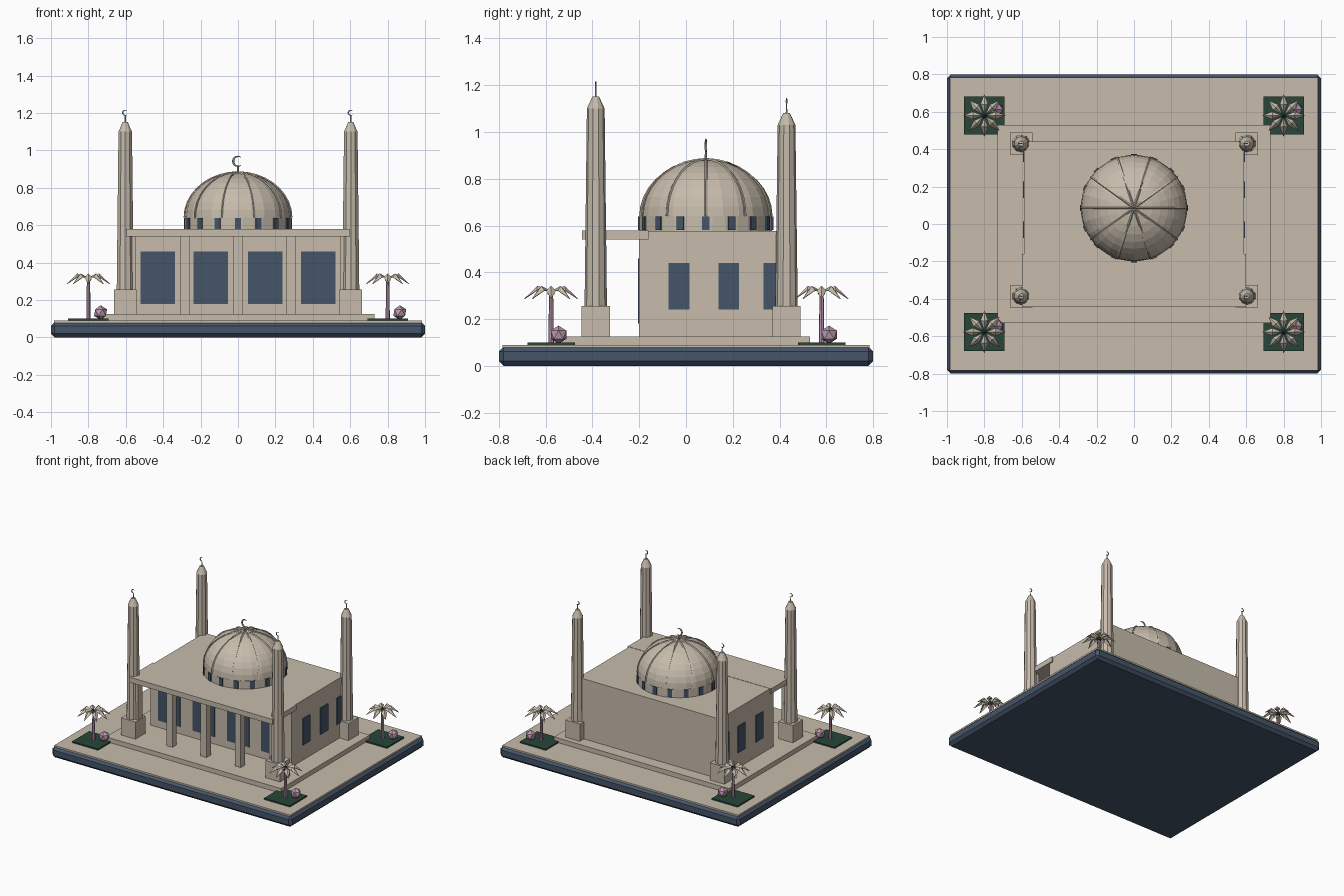
import bpy, bmesh, math
from mathutils import Matrix, Vector

if "Cube" in bpy.data.objects:
    bpy.data.objects.remove(bpy.data.objects["Cube"])


def mat(name, rgb):
    m = bpy.data.materials.new(name)
    m.diffuse_color = (*rgb, 1)
    m.use_nodes = True
    m.node_tree.nodes["Principled BSDF"].inputs["Base Color"].default_value = m.diffuse_color
    return m


STONE = mat("warm stone", (0.57, 0.50, 0.41))
BLUE = mat("slate blue", (0.06, 0.09, 0.14))
GREEN = mat("dark green", (0.02, 0.06, 0.038))
PINK = mat("dusty pink", (0.50, 0.31, 0.42))


def finish(name, bm, m):
    bmesh.ops.recalc_face_normals(bm, faces=bm.faces)
    me = bpy.data.meshes.new(name)
    bm.to_mesh(me)
    bm.free()
    me.materials.append(m)
    ob = bpy.data.objects.new(name, me)
    bpy.context.collection.objects.link(ob)
    return ob


def box(name, x, y, z, m, bevel=0, turn=None):
    """Box from (min, max) ranges, optional bevel and transform."""
    bm = bmesh.new()
    bmesh.ops.create_cube(bm, size=1)
    for v in bm.verts:
        v.co = [(r[0] + r[1]) / 2 + c * (r[1] - r[0]) for c, r in zip(v.co, (x, y, z))]
    if bevel:
        bmesh.ops.bevel(bm, geom=bm.edges[:], offset=bevel, segments=1, affect='EDGES')
    if turn:
        bm.transform(turn)
    return finish(name, bm, m)


def lathe(name, profile, sides, centre, m, phase=0):
    """Faceted solid of revolution from (radius, z) points."""
    bm = bmesh.new()
    rings = []
    for r, z in profile:
        if r == 0:
            rings.append([bm.verts.new((centre[0], centre[1], z))] * sides)
            continue
        rings.append([bm.verts.new((centre[0] + r * math.cos(2 * math.pi * (i + phase) / sides),
                                    centre[1] + r * math.sin(2 * math.pi * (i + phase) / sides), z))
                      for i in range(sides)])
    for a, b in zip(rings, rings[1:]):
        for i in range(sides):
            j = (i + 1) % sides
            bm.faces.new(list(dict.fromkeys((a[i], a[j], b[j], b[i]))))
    for ring, r in ((rings[0], profile[0][0]), (rings[-1], profile[-1][0])):
        if r:
            bm.faces.new(ring)
    return finish(name, bm, m)


def tube(name, pts, radii, m, sides=6):
    """Tube along points, cross-section perpendicular to the path."""
    bm = bmesh.new()
    pts = [Vector(p) for p in pts]
    rings = []
    for k, p in enumerate(pts):
        t = (pts[min(k + 1, len(pts) - 1)] - pts[max(k - 1, 0)]).normalized()
        ref = Vector((0.123, 1, 0)) if abs(t.y) < 0.9 else Vector((1, 0, 0))
        u = t.cross(ref).normalized()
        w = t.cross(u)
        rings.append([bm.verts.new(p + radii[k] * (u * math.cos(2 * math.pi * i / sides)
                                                   + w * math.sin(2 * math.pi * i / sides)))
                      for i in range(sides)])
    for a, b in zip(rings, rings[1:]):
        for i in range(sides):
            j = (i + 1) % sides
            bm.faces.new((a[i], a[j], b[j], b[i]))
    bm.faces.new(rings[0])
    bm.faces.new(rings[-1])
    return finish(name, bm, m)


def crescent(name, x, y, z, r, thick):
    n = 12
    pts = [(x + r * math.cos(a), y, z + r * math.sin(a))
           for a in [math.radians(50 + 260 * i / n) for i in range(n + 1)]]
    tube(name, pts, [thick * (0.25 + math.sin(math.pi * i / n)) for i in range(n + 1)], STONE)


# Base, paving and raised platform
box("base", (-1, 1), (-0.8, 0.8), (0, 0.082), BLUE, 0.02)
box("paving", (-0.984, 0.984), (-0.784, 0.784), (0.078, 0.09), STONE)
box("platform", (-0.73, 0.73), (-0.53, 0.53), (0.085, 0.125), STONE)

# Hall and porch
box("hall", (-0.588, 0.588), (-0.2, 0.44), (0.12, 0.577), STONE)
box("porch_roof", (-0.598, 0.598), (-0.445, -0.16), (0.54, 0.579), STONE)
for i in range(5):
    cx = (i - 2) * 0.285
    box("porch_column", (cx - 0.025, cx + 0.025), (-0.41, -0.36), (0.12, 0.545), STONE)

# Windows on the front and both sides
for cx in (-0.43, -0.145, 0.145, 0.43):
    box("front_window", (cx - 0.092, cx + 0.092), (-0.206, -0.199), (0.18, 0.46), BLUE)
for s in (-1, 1):
    for cy in (-0.03, 0.183, 0.375):
        box("side_window", sorted((s * 0.587, s * 0.594)), (cy - 0.044, cy + 0.044),
            (0.24, 0.44), BLUE)

# Dome on a low drum
DC, DR, DZ, DH = (0, 0.085), 0.285, 0.64, 0.242
lathe("dome_drum", [(DR, 0.57), (DR, DZ)], 32, DC, STONE, 0.5)
N = 9
arc = [(DR * math.cos(math.pi / 2 * i / N), DZ + DH * math.sin(math.pi / 2 * i / N)) for i in range(N)]
lathe("dome", arc + [(0, DZ + DH)], 24, DC, STONE)
for i in range(16):
    turn = Matrix.Translation((*DC, 0)) @ Matrix.Rotation(i * math.pi / 8, 4, 'Z')
    box("drum_window", (DR - 0.004, DR + 0.005), (-0.016, 0.016), (0.58, 0.638), BLUE, 0, turn)
for i in range(10):
    a = i * math.pi / 5
    rib = [(DC[0] + r * math.cos(a), DC[1] + r * math.sin(a), z)
           for r, z in arc + [(0.01, DZ + DH)]]
    tube("dome_rib", rib, [0.006] * len(rib), STONE, 4)
lathe("dome_finial", [(0.007, 0.87), (0.004, 0.915)], 8, DC, STONE)
crescent("dome_crescent", 0, DC[1], 0.942, 0.026, 0.005)

# Minarets, the rear pair a little lower
for s in (-1, 1):
    for y, drop in ((-0.386, 0), (0.43, 0.07)):
        x = s * 0.603
        box("minaret_base", (x - 0.06, x + 0.06), (y - 0.06, y + 0.06), (0.12, 0.255), STONE)
        lathe("minaret_shaft", [(0.048, 0.25), (0.038, 1.1 - drop), (0.014, 1.152 - drop)],
              10, (x, y), STONE, 0.5)
        lathe("minaret_finial", [(0.004, 1.15 - drop), (0.003, 1.19 - drop)], 6, (x, y), STONE)
        crescent("minaret_crescent", x, y, 1.201 - drop, 0.0135, 0.003)

# Corner gardens: bed, palm and bush
for x in (-0.8, 0.8):
    for y in (-0.577, 0.58):
        box("garden_bed", (x - 0.108, x + 0.108), (y - 0.102, y + 0.102), (0.085, 0.1), GREEN)
        lathe("palm_trunk", [(0.012, 0.095), (0.009, 0.32)], 7, (x, y), PINK)
        lathe("palm_heart", [(0, 0.298), (0.015, 0.306), (0.017, 0.322), (0, 0.338)], 7, (x, y), GREEN)
        bm = bmesh.new()
        for i in range(8):
            rot = Matrix.Translation((x, y, 0)) @ Matrix.Rotation(i * math.pi / 4, 4, 'Z')
            root, ridge, left, right, tip = [bm.verts.new(rot @ Vector(p)) for p in (
                (0.008, 0, 0.322), (0.058, 0, 0.342), (0.062, 0.021, 0.322),
                (0.062, -0.021, 0.322), (0.115, 0, 0.287))]
            for f in ((root, ridge, left), (root, right, ridge),
                      (ridge, tip, left), (ridge, right, tip)):
                bm.faces.new(f)
        fronds = finish("palm_fronds", bm, STONE)
        mod = fronds.modifiers.new("thickness", 'SOLIDIFY')
        mod.thickness = 0.003
        bm = bmesh.new()
        bmesh.ops.create_icosphere(bm, subdivisions=1, radius=0.039,
                                   matrix=Matrix.Translation((x + 0.065, y + 0.032, 0.133)))
        finish("bush", bm, PINK)
